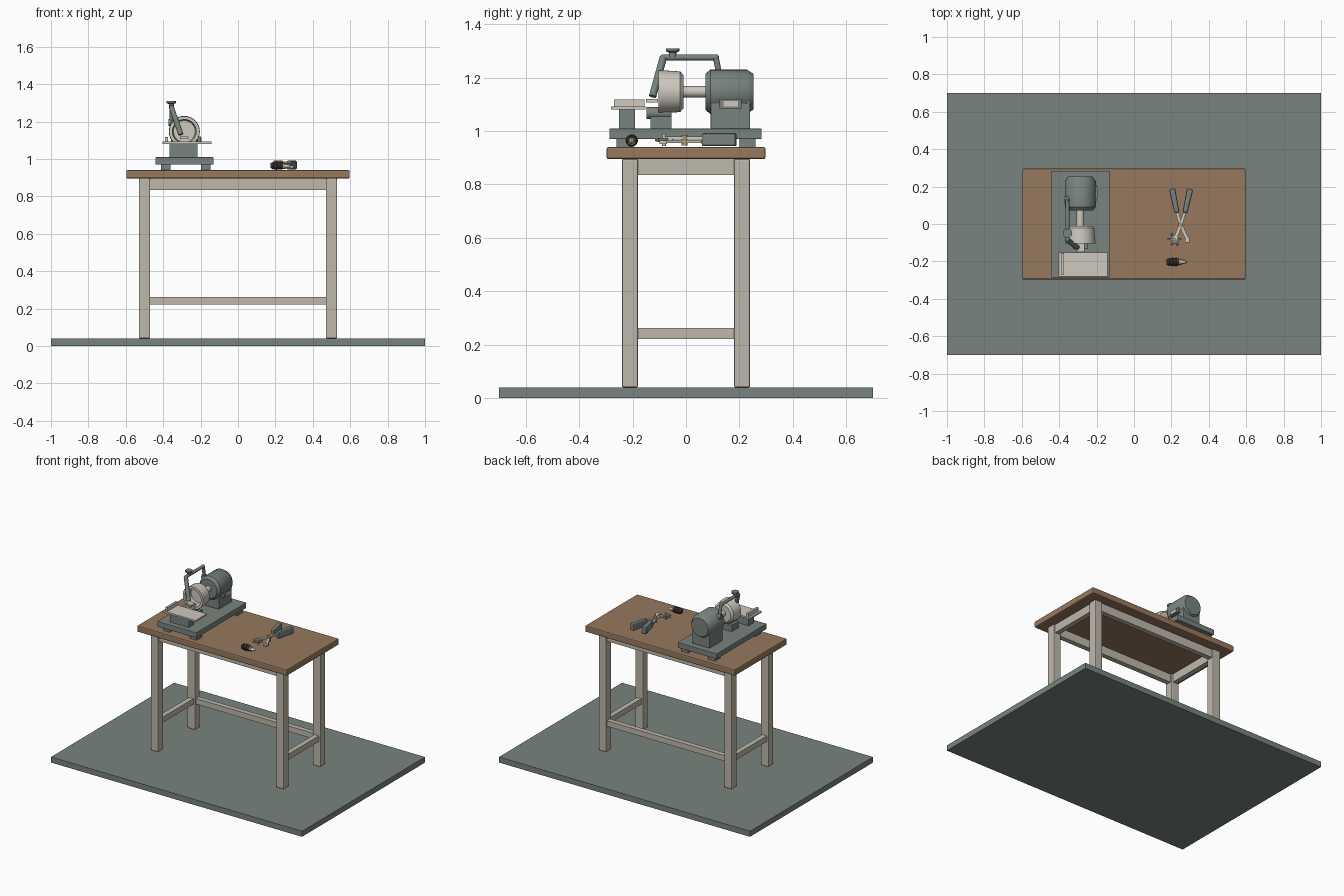
import bpy, bmesh, math
from mathutils import Vector, Matrix

if "Cube" in bpy.data.objects:
    bpy.data.objects.remove(bpy.data.objects["Cube"])


def material(name, rgb):
    m = bpy.data.materials.new(name)
    m.use_nodes = True
    m.diffuse_color = (*rgb, 1)
    m.node_tree.nodes["Principled BSDF"].inputs["Base Color"].default_value = (*rgb, 1)
    return m


GREY = material("grey green paint", (0.19, 0.23, 0.21))
WOOD = material("brown wood", (0.31, 0.19, 0.11))
FRAME = material("pale frame paint", (0.52, 0.48, 0.41))
STEEL = material("light metal", (0.62, 0.58, 0.52))
DARK = material("dark rubber", (0.04, 0.035, 0.03))
BRASS = material("brass", (0.5, 0.33, 0.14))


def finish(name, bm, mat, bevel=0, smooth=False):
    bmesh.ops.recalc_face_normals(bm, faces=bm.faces)
    mesh = bpy.data.meshes.new(name)
    bm.to_mesh(mesh)
    bm.free()
    mesh.materials.append(mat)
    ob = bpy.data.objects.new(name, mesh)
    bpy.context.collection.objects.link(ob)
    if bevel:
        mod = ob.modifiers.new("soft edges", "BEVEL")
        mod.width, mod.segments = bevel, 2
    if smooth:
        bpy.ops.object.select_all(action="DESELECT")
        ob.select_set(True)
        bpy.context.view_layer.objects.active = ob
        bpy.ops.object.shade_smooth_by_angle(angle=math.radians(35))
    return ob


def box(name, x, y, z, mat, bevel=0):
    """Box from (low, high) extents on each axis."""
    bm = bmesh.new()
    size = Matrix.Diagonal((x[1] - x[0], y[1] - y[0], z[1] - z[0], 1))
    mid = Vector((sum(x), sum(y), sum(z))) / 2
    bmesh.ops.create_cube(bm, size=1, matrix=Matrix.Translation(mid) @ size)
    return finish(name, bm, mat, bevel)


def lathe(name, profile, origin, axis, mat, sides=32):
    """Turn (radius, distance) points around an axis through origin."""
    bm = bmesh.new()
    verts = [bm.verts.new((r, 0, t)) for r, t in profile]
    edges = [bm.edges.new(p) for p in zip(verts, verts[1:])]
    bmesh.ops.spin(bm, geom=verts + edges, cent=(0, 0, 0), axis=(0, 0, 1),
                   angle=math.tau, steps=sides, use_duplicate=False)
    bmesh.ops.remove_doubles(bm, verts=bm.verts, dist=1e-5)
    turn = Vector((0, 0, 1)).rotation_difference(Vector(axis)).to_matrix().to_4x4()
    bm.transform(Matrix.Translation(origin) @ turn)
    return finish(name, bm, mat, smooth=True)


def rod(name, a, b, radius, mat, sides=16):
    a, b = Vector(a), Vector(b)
    length = (b - a).length
    return lathe(name, [(0, 0), (radius, 0), (radius, length), (0, length)],
                 a, (b - a).normalized(), mat, sides)


def bar(name, a, b, width, z, mat, bevel=0, end_width=None):
    """Flat tapered bar between two plan points."""
    a, b = Vector(a), Vector(b)
    side = (b - a).normalized().orthogonal()
    w0, w1 = width / 2, (end_width or width) / 2
    bm = bmesh.new()
    rim = [a + side * w0, a - side * w0, b - side * w1, b + side * w1]
    face = bm.faces.new([bm.verts.new((p.x, p.y, z[0])) for p in rim])
    up = bmesh.ops.extrude_face_region(bm, geom=[face])["geom"]
    bmesh.ops.translate(bm, vec=(0, 0, z[1] - z[0]),
                        verts=[v for v in up if isinstance(v, bmesh.types.BMVert)])
    return finish(name, bm, mat, bevel)


# Floor and bench
box("floor_slab", (-1, 1), (-0.7, 0.7), (0, 0.04), GREY)
box("bench_top", (-0.597, 0.597), (-0.297, 0.297), (0.895, 0.94), WOOD, 0.007)
for sx, side in ((-1, "right"), (1, "left")):
    for sy, end in ((-1, "front"), (1, "back")):
        x, y = sx * 0.5, sy * 0.21
        box(f"{end}_{side}_leg", (x - 0.03, x + 0.03), (y - 0.03, y + 0.03),
            (0.04, 0.896), FRAME, 0.006)
    x = sx * 0.5
    box(f"{side}_apron", (x - 0.018, x + 0.018), (-0.185, 0.185), (0.835, 0.895), FRAME)
    box(f"{side}_stretcher", (x - 0.018, x + 0.018), (-0.185, 0.185), (0.222, 0.262), FRAME)
for y, end in ((-0.21, "front"), (0.21, "back")):
    box(f"{end}_apron", (-0.475, 0.475), (y - 0.018, y + 0.018), (0.835, 0.895), FRAME)
box("back_stretcher", (-0.475, 0.475), (0.192, 0.228), (0.222, 0.262), FRAME)

# Machine base and feet
CX, CZ = -0.287, 1.147
box("machine_base", (-0.442, -0.131), (-0.287, 0.283), (0.97, 1.009), GREY, 0.003)
for x in (-0.387, -0.173):
    for y in (-0.23, 0.23):
        box("machine_foot", (x - 0.026, x + 0.026), (y - 0.03, y + 0.03), (0.94, 0.971), GREY)

# Motor, shaft and hollow cup wheel
lathe("motor_body", [(0, 0), (0.068, 0), (0.083, 0.018), (0.083, 0.155), (0.066, 0.18), (0, 0.18)],
      (CX, 0.073, CZ), (0, 1, 0), GREY)
box("motor_pedestal", (CX - 0.07, CX + 0.07), (0.092, 0.24), (1.008, 1.117), GREY, 0.004)
box("switch_box", (CX + 0.068, CX + 0.088), (0.125, 0.208), (1.085, 1.12), GREY)
box("switch_plate", (CX + 0.087, CX + 0.093), (0.14, 0.195), (1.092, 1.113), STEEL)
rod("drive_shaft", (CX, -0.03, CZ), (CX, 0.08, CZ), 0.021, STEEL, 24)
lathe("cup_wheel", [(0, -0.01), (0.062, -0.01), (0.076, -0.022), (0.081, -0.103),
                    (0.064, -0.103), (0.058, -0.04), (0, -0.04)],
      (CX, 0, CZ), (0, 1, 0), STEEL, 40)

# Tool rest below the wheel
box("rest_block", (CX - 0.04, CX + 0.04), (-0.133, -0.054), (1.008, 1.055), GREY)
rod("rest_barrel", (CX, -0.148, 1.067), (CX, -0.055, 1.067), 0.022, GREY, 20)
box("rest_blade", (CX - 0.022, CX + 0.022), (-0.15, -0.105), (1.107, 1.119), STEEL)

# Work table with side fence
box("table_post", (CX - 0.078, CX + 0.07), (-0.25, -0.19), (1.008, 1.081), GREY)
box("work_table", (-0.404, -0.142), (-0.28, -0.152), (1.08, 1.092), STEEL)
box("table_fence", (-0.389, -0.373), (-0.27, -0.155), (1.091, 1.118), STEEL)

# Bent arm with adjusting knob
AX = -0.356
path = [(AX, 0.128, 1.19), (AX, 0.112, 1.275), (AX, -0.085, 1.275), (-0.305, -0.125, 1.13)]
for a, b, r in zip(path, path[1:], (0.011, 0.011, 0.014)):
    rod("guard_arm", a, b, r, GREY)
for p in path[1:3]:
    bm = bmesh.new()
    bmesh.ops.create_uvsphere(bm, u_segments=16, v_segments=10, radius=0.012,
                              matrix=Matrix.Translation(p))
    finish("arm_elbow", bm, GREY, smooth=True)
rod("arm_pivot", (AX - 0.015, 0.128, 1.195), (CX - 0.06, 0.128, 1.195), 0.018, GREY)
lathe("adjusting_knob", [(0, 0), (0.014, 0), (0.014, 0.018), (0.025, 0.024), (0.025, 0.034), (0, 0.034)],
      (AX, -0.05, 1.275), (0, 0, 1), GREY, 24)

# Revolving punch pliers
PIVOT = (0.249, -0.005)
bar("right_grip", (0.203, 0.188), (0.23, 0.06), 0.034, (0.943, 0.992), GREY, 0.008, 0.026)
bar("left_grip", (0.3, 0.188), (0.272, 0.06), 0.034, (0.943, 0.992), GREY, 0.008, 0.026)
bar("right_lever", (0.228, 0.07), PIVOT, 0.016, (0.955, 0.966), STEEL)
bar("left_lever", (0.274, 0.07), PIVOT, 0.016, (0.968, 0.979), STEEL)
bar("left_jaw", PIVOT, (0.285, -0.08), 0.018, (0.955, 0.966), STEEL)
bar("right_jaw", PIVOT, (0.217, -0.085), 0.018, (0.968, 0.979), STEEL)
box("anvil", (0.272, 0.298), (-0.1, -0.072), (0.952, 0.964), STEEL)
rod("pivot_pin", (*PIVOT, 0.945), (*PIVOT, 0.986), 0.011, BRASS)
wheel = Vector((0.217, -0.082, 0.966))
rod("punch_wheel", wheel - Vector((0, 0, 0.007)), wheel + Vector((0, 0, 0.007)), 0.023, GREY, 20)
rod("wheel_pin", wheel - Vector((0, 0, 0.022)), wheel + Vector((0, 0, 0.022)), 0.008, STEEL)
for i in range(6):
    d = Vector((math.cos(i * math.tau / 6), math.sin(i * math.tau / 6), 0))
    rod("punch_tube", wheel + d * 0.02, wheel + d * 0.037, 0.005, STEEL, 10)

# Small hand tool with ribbed grip
lathe("tool_grip", [(0, 0), (0.013, 0), (0.02, 0.012), (0.017, 0.02), (0.023, 0.03),
                    (0.019, 0.04), (0.022, 0.05), (0.016, 0.065), (0, 0.065)],
      (0.175, -0.203, 0.964), (1, 0, 0), DARK, 20)
rod("tool_ferrule", (0.238, -0.203, 0.962), (0.25, -0.203, 0.961), 0.015, BRASS)
lathe("tool_tip", [(0, 0), (0.011, 0), (0.009, 0.02), (0.002, 0.034), (0, 0.034)],
      (0.249, -0.203, 0.961), (1, 0, 0), STEEL, 12)
